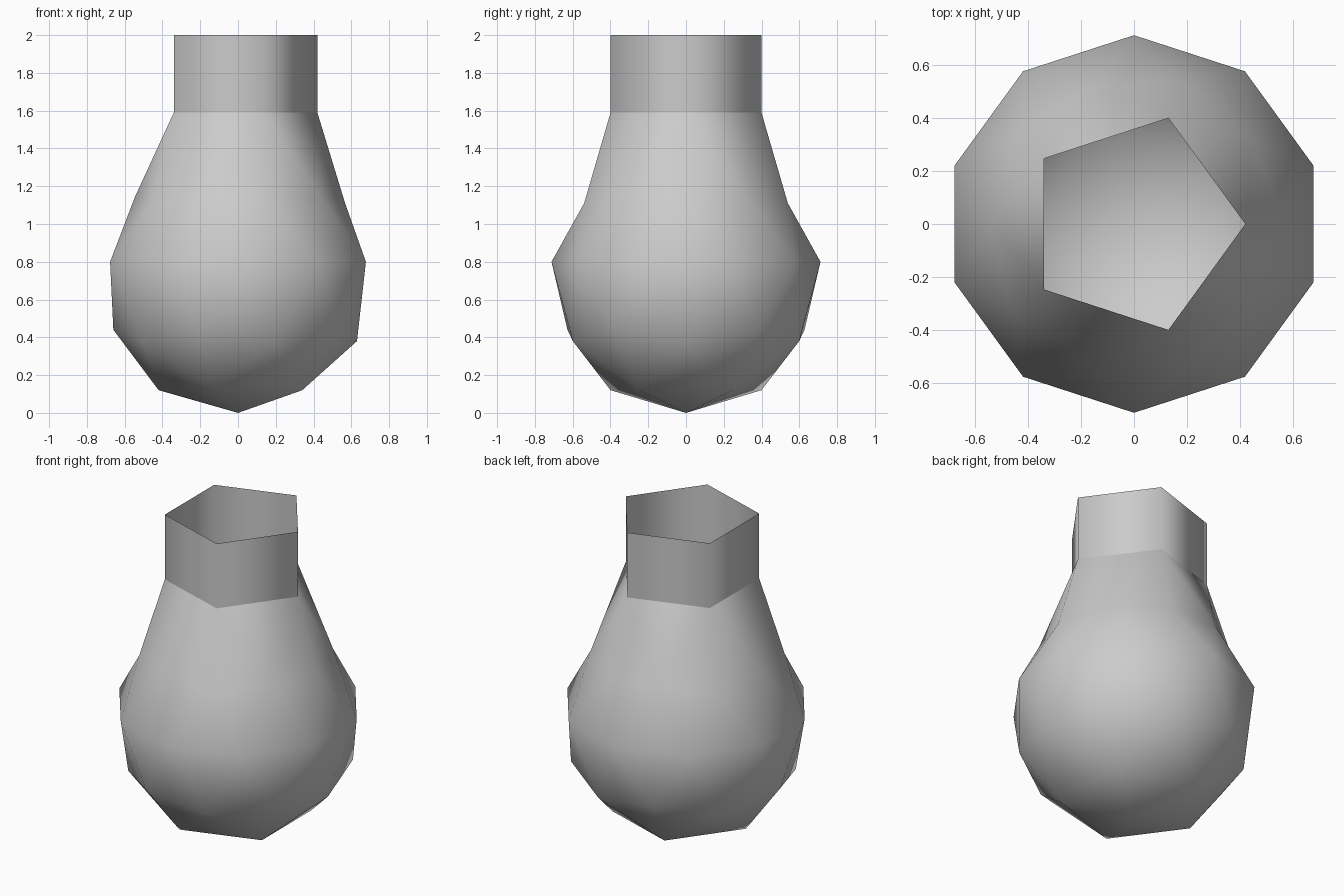
import bpy, bmesh, math

if "Cube" in bpy.data.objects:
    bpy.data.objects.remove(bpy.data.objects["Cube"])


def add_object(name, bm):
    for f in bm.faces:
        f.smooth = True
    me = bpy.data.meshes.new(name)
    bm.to_mesh(me)
    bm.free()
    ob = bpy.data.objects.new(name, me)
    bpy.context.collection.objects.link(ob)
    return ob


NECK_R, NECK_Z, TOP_Z = 0.42, 1.59, 2.0

# Bulb body: low-poly icosphere, top opened, each ring reshaped to the profile
# (original height, new height, new radius)
PROFILE = [(0.00, 0.00, 0.0), (0.12, 0.12, 0.42), (0.38, 0.38, 0.63),
           (0.442, 0.44, 0.66), (0.80, 0.80, 0.712), (1.158, 1.11, 0.567),
           (1.22, 1.145, 0.545), (1.48, NECK_Z, NECK_R)]
bm = bmesh.new()
bmesh.ops.create_icosphere(bm, subdivisions=2, radius=0.8)
pole = max(bm.verts, key=lambda v: v.co.z)
bmesh.ops.delete(bm, geom=[pole], context='VERTS')
for v in bm.verts:
    _, z, r = min(PROFILE, key=lambda p: abs(p[0] - (v.co.z + 0.8)))
    a = math.atan2(v.co.y, v.co.x)
    v.co = (r * math.cos(a), r * math.sin(a), z)
add_object("bulb_body", bm)

# Neck: open five-sided tube standing on the body's opening
bm = bmesh.new()
rings = [[bm.verts.new((NECK_R * math.cos(math.tau * i / 5),
                        NECK_R * math.sin(math.tau * i / 5), z))
          for i in range(5)] for z in (NECK_Z, TOP_Z)]
lo, hi = rings
for i in range(5):
    j = (i + 1) % 5
    bm.faces.new((lo[i], lo[j], hi[j], hi[i]))
add_object("neck", bm)
